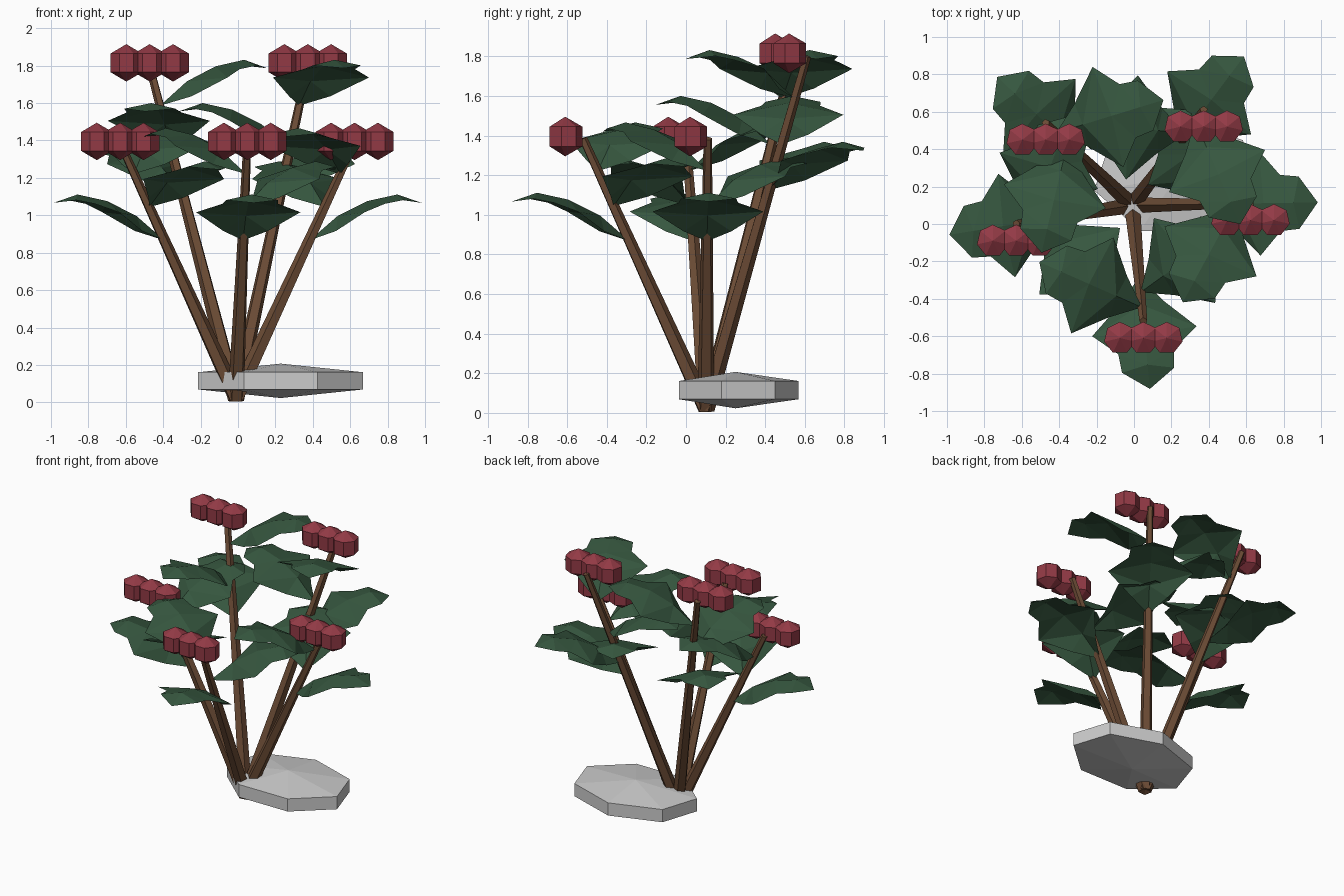
import bpy, bmesh, math
from mathutils import Vector, Matrix

if "Cube" in bpy.data.objects:
    bpy.data.objects.remove(bpy.data.objects["Cube"])


def material(name, rgb):
    m = bpy.data.materials.new(name)
    m.diffuse_color = (*rgb, 1)
    m.use_nodes = True
    m.node_tree.nodes["Principled BSDF"].inputs["Base Color"].default_value = m.diffuse_color
    return m


BARK = material("bark", (0.15, 0.072, 0.036))
LEAF = material("leaf_green", (0.037, 0.095, 0.05))
RED = material("berry_red", (0.29, 0.042, 0.06))


def finish(bm, name, mat=None):
    me = bpy.data.meshes.new(name)
    bm.to_mesh(me)
    bm.free()
    ob = bpy.data.objects.new(name, me)
    bpy.context.collection.objects.link(ob)
    if mat:
        me.materials.append(mat)
    return ob


def ball(bm, centre, scale):
    # Seven-sided, three-ring faceted ball
    bmesh.ops.create_uvsphere(bm, u_segments=7, v_segments=3, radius=1,
                              matrix=Matrix.Translation(centre) @ Matrix.Diagonal((*scale, 1)))


def stem(name, a, b):
    d = b - a
    bm = bmesh.new()
    rot = d.to_track_quat('Z', 'Y').to_matrix().to_4x4()
    bmesh.ops.create_cone(bm, cap_ends=True, segments=5, radius1=0.045, radius2=0.022,
                          depth=d.length, matrix=Matrix.Translation((a + b) / 2) @ rot)
    finish(bm, name, BARK)


# Leaf profile: midrib (along, up) and serrated edge (along, out, up)
MID = [(0, 0), (0.15, 0.13), (0.31, 0.21), (0.47, 0.245), (0.6, 0.2)]
EDGE = [(0.14, 0.12, 0.05), (0.29, 0.28, 0.15), (0.4, 0.15, 0.195), (0.5, 0.14, 0.215)]


def leaf(name, base, angle):
    bm = bmesh.new()
    m = [bm.verts.new((s, 0, z)) for s, z in MID]
    for side in (1, -1):
        e = [bm.verts.new((s, side * w, z)) for s, w, z in EDGE]
        for i in range(4):
            tris = [(m[i], m[i + 1], e[i])]
            if i < 3:
                tris.append((m[i + 1], e[i + 1], e[i]))
            for t in tris:
                bm.faces.new(t if side == 1 else t[::-1])
    bm.transform(Matrix.Translation(base) @ Matrix.Rotation(angle, 4, 'Z'))
    finish(bm, name, LEAF)


# Five branches, each with three spiralling leaves and a row of three berries
ROOT = Vector((-0.01, 0.1, 0.02))
TIPS = [(-0.472, 0.54, 1.8), (0.373, 0.61, 1.8), (-0.63, 0.0, 1.385),
        (0.05, -0.52, 1.385), (0.623, 0.11, 1.385)]
for n, tip in enumerate(TIPS, 1):
    tip = Vector(tip)
    stem(f"stem_{n}", ROOT, tip)
    out = tip - ROOT
    heading = math.atan2(out.y, out.x)
    for k, t in enumerate((0.62, 0.75, 0.88)):
        leaf(f"leaf_{n}_{k + 1}", ROOT + out * t, heading + 2.1 * k)
    bm = bmesh.new()
    for dx in (-0.125, 0, 0.125):
        ball(bm, tip + Vector((dx, -0.09, 0.015 if tip.z > 1.5 else 0.01)), (0.1, 0.1, 0.1))
    finish(bm, f"berries_{n}", RED)

# Flat stone at the foot
bm = bmesh.new()
ball(bm, Vector((0.228, 0.25, 0.115)), (0.522, 0.367, 0.092))
finish(bm, "stone")
